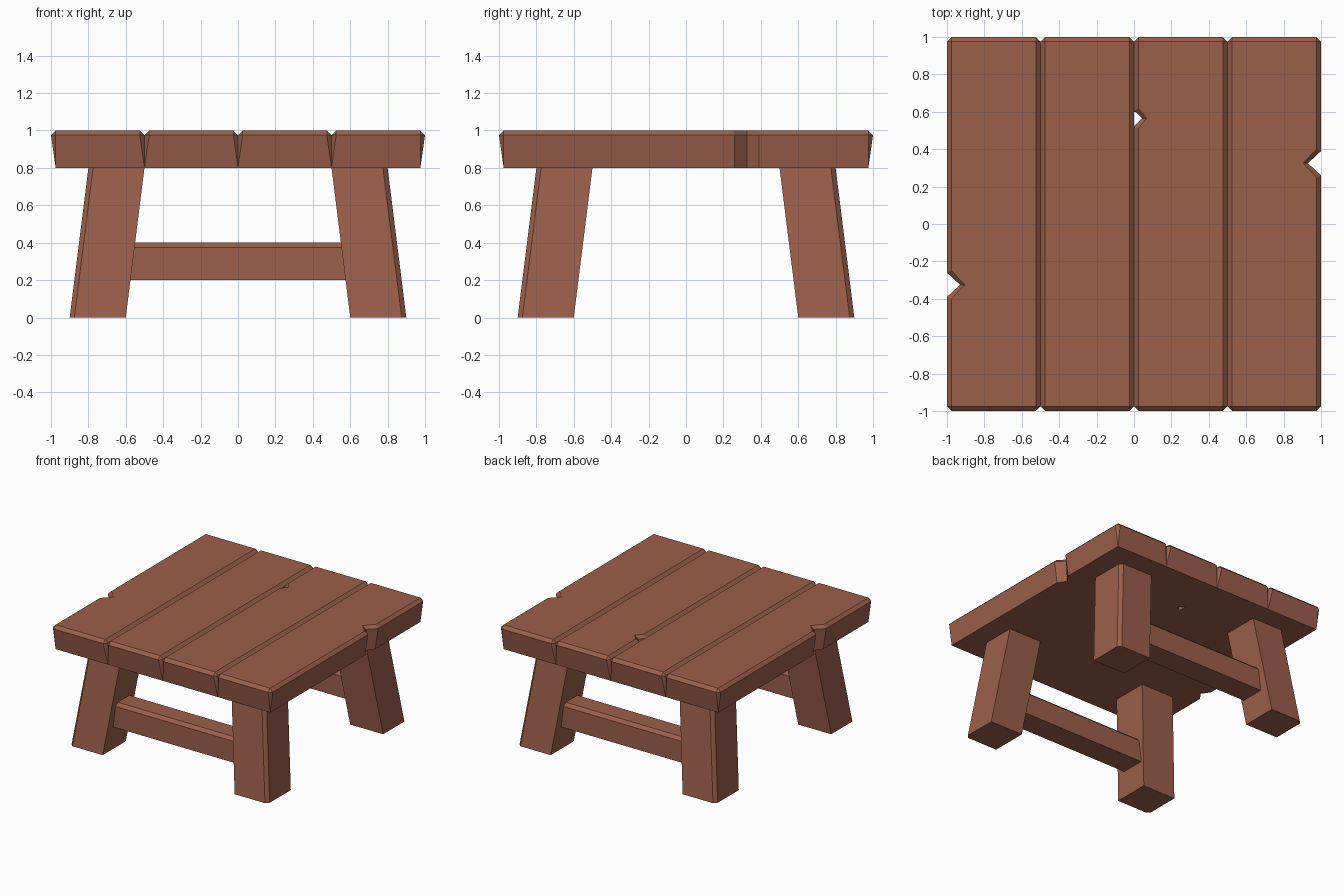
import bpy, bmesh

if "Cube" in bpy.data.objects:
    bpy.data.objects.remove(bpy.data.objects["Cube"])

wood = bpy.data.materials.new("reddish brown wood")
wood.diffuse_color = (0.33, 0.115, 0.07, 1)
wood.use_nodes = True
wood.node_tree.nodes["Principled BSDF"].inputs["Base Color"].default_value = wood.diffuse_color
B = 0.025  # bevel width


def loft(name, rings):
    """Closed solid from equal-length rings of points, bottom to top."""
    bm = bmesh.new()
    vs = [[bm.verts.new(p) for p in r] for r in rings]
    n = len(vs[0])
    for lo, hi in zip(vs, vs[1:]):
        for i in range(n):
            j = (i + 1) % n
            bm.faces.new((lo[i], lo[j], hi[j], hi[i]))
    bm.faces.new(vs[0][::-1])
    bm.faces.new(vs[-1])
    bmesh.ops.remove_doubles(bm, verts=bm.verts, dist=0.0005)
    bmesh.ops.recalc_face_normals(bm, faces=bm.faces)
    me = bpy.data.meshes.new(name)
    bm.to_mesh(me)
    bm.free()
    me.materials.append(wood)
    ob = bpy.data.objects.new(name, me)
    bpy.context.collection.objects.link(ob)
    return ob


def plank(name, x0, notch_side=0, ny=0, half=0.065, depth=0.07):
    """Plank 0.5 wide, bevelled on top, with an optional V notch in one side."""
    x1 = x0 + 0.5
    # foot of the outer sides leans in; inner joints stay vertical
    bx0 = x0 + B if x0 == -1 else x0
    bx1 = x1 - B if x1 == 1 else x1
    low, mid, top = [], [], []

    def corner(sx, sy):
        xe, xb = (x0, bx0) if sx < 0 else (x1, bx1)
        pts = [(xe, sy * (1 - B), 1 - B), (xe - sx * B, sy, 1 - B)]
        mid.extend(pts if sx * sy > 0 else pts[::-1])
        low.extend([(xb, sy * (1 - B), 0.8)] * 2)
        top.extend([(xe - sx * B, sy * (1 - B), 1)] * 2)

    def notch(sx):
        if sx != notch_side:
            return
        xe, xb = (x0, bx0) if sx < 0 else (x1, bx1)
        for k in (-1, 0, 1):
            d = k * sx  # walk up the right side, down the left
            inset = depth if k == 0 else 0
            a = xe - sx * inset
            mid.append((a, ny + d * half, 1 - B))
            low.append((a if k == 0 else xb, ny + d * half, 0.8))
            top.append((a - sx * B, ny + d * (half + 0.01), 1))

    corner(-1, -1)
    corner(1, -1)
    notch(1)
    corner(1, 1)
    corner(-1, 1)
    notch(-1)
    return loft(name, [low, mid, top])


# Table top
plank("left_plank", -1.0, -1, -0.325)
plank("inner_left_plank", -0.5)
plank("inner_right_plank", 0.0, -1, 0.565, 0.042, 0.043)
plank("right_plank", 0.5, 1, 0.325)

# Splayed legs, outer corner bevelled
for sy, fb in ((-1, "front"), (1, "back")):
    for sx, lr in ((-1, "left"), (1, "right")):
        rings = []
        for z, o in ((0, 0.9), (0.8, 0.8)):
            i = o - 0.3
            rings.append([(sx * x, sy * y, z) for x, y in
                          ((i, i), (o, i), (o, o - B), (o - B, o), (i, o))])
        loft(f"{fb}_{lr}_leg", rings)

    # Cross rail between the two legs, top edges bevelled
    prof = ((0.6, 0.2), (0.8, 0.2), (0.8, 0.375), (0.775, 0.4), (0.625, 0.4), (0.6, 0.375))
    loft(f"{fb}_rail", [[(x, sy * y, z) for y, z in prof] for x in (-0.6, 0.6)])
